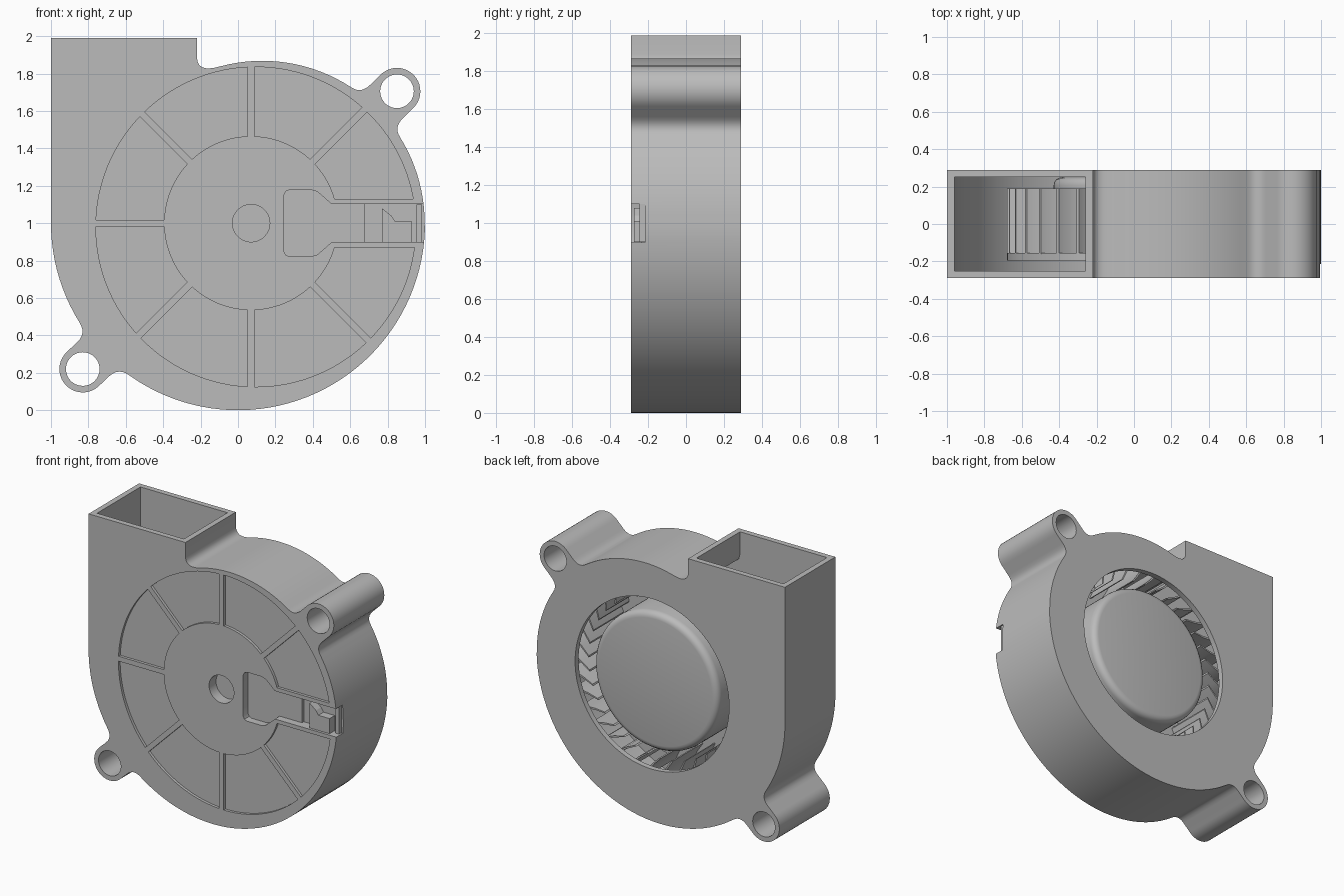
import bpy, bmesh, math
from mathutils import Vector

if "Cube" in bpy.data.objects:
    bpy.data.objects.remove(bpy.data.objects["Cube"], do_unlink=True)

grey = bpy.data.materials.new("plain_grey")
grey.use_nodes = True
grey.diffuse_color = (0.5, 0.5, 0.5, 1)
grey.node_tree.nodes["Principled BSDF"].inputs["Base Color"].default_value = (0.5, 0.5, 0.5, 1)

HUB = Vector((0.07, 1.0))       # fan axis in x, z
FRONT, BACK = -0.29, 0.29


def polar(c, r, deg):
    a = math.radians(deg)
    return Vector((c[0] + r * math.cos(a), c[1] + r * math.sin(a)))


def arc(c, r, a0, a1, step=3):
    n = max(2, round(abs(a1 - a0) / step))
    return [polar(c, r, a0 + (a1 - a0) * i / n) for i in range(n + 1)]


def fillet(p, corner, q, n=6):
    p, corner, q = Vector(p), Vector(corner), Vector(q)
    return [p.lerp(corner, i / n).lerp(corner.lerp(q, i / n), i / n) for i in range(n + 1)]


def add_prism(bm, pts, y0, y1):
    a = [bm.verts.new((p[0], y0, p[1])) for p in pts]
    b = [bm.verts.new((p[0], y1, p[1])) for p in pts]
    bm.faces.new(a)
    bm.faces.new(b[::-1])
    for i in range(len(a)):
        j = (i + 1) % len(a)
        bm.faces.new((a[j], a[i], b[i], b[j]))


def make(name, prisms):
    bm = bmesh.new()
    for pts, y0, y1 in prisms:
        add_prism(bm, pts, y0, y1)
    bmesh.ops.recalc_face_normals(bm, faces=bm.faces)
    me = bpy.data.meshes.new(name)
    bm.to_mesh(me)
    bm.free()
    me.materials.append(grey)
    ob = bpy.data.objects.new(name, me)
    bpy.context.collection.objects.link(ob)
    return ob


def activate(ob):
    bpy.ops.object.select_all(action='DESELECT')
    ob.select_set(True)
    bpy.context.view_layer.objects.active = ob


def cut(ob, cutters):
    activate(ob)
    for c in cutters:
        m = ob.modifiers.new("cut", 'BOOLEAN')
        m.operation, m.solver, m.object = 'DIFFERENCE', 'EXACT', c
        bpy.ops.object.modifier_apply(modifier=m.name)


def smooth(ob):
    activate(ob)
    bpy.ops.object.shade_smooth_by_angle(angle=math.radians(30))


def box(x0, x1, z0, z1):
    return [(x0, z0), (x1, z0), (x1, z1), (x0, z1)]


# Scroll outline: two arcs, a mounting ear on each, and the outlet
LOW_C, LOW_R = Vector((0, 1)), 1.0
TOP_C, TOP_R = Vector((0.13, 1)), 0.868
EAR_R = 0.125
ears = [Vector((-0.83, 0.22)), Vector((0.85, 1.705))]


def ear(c, r, centre):
    """Ear on the arc, with filleted roots; returns points and its angle span."""
    d = (centre - c).normalized()
    n = Vector((-d.y, d.x))
    a = math.degrees(math.atan2(d.y, d.x))
    span = math.degrees(math.asin(EAR_R / r)) + 4.2
    root = math.sqrt(r * r - EAR_R ** 2)
    c0, c1 = c + d * root - n * EAR_R, c + d * root + n * EAR_R
    pts = fillet(polar(c, r, a - span), c0, c0 + d * 0.07)
    pts += arc(centre, EAR_R, a - 90, a + 90, 9)
    pts += fillet(c1 + d * 0.07, c1, polar(c, r, a + span))
    return pts, a - span, a + span


ear0, a0, a1 = ear(LOW_C, LOW_R, ears[0])
ear1, b0, b1 = ear(TOP_C, TOP_R, ears[1])
outline = [(-1, 1.99)] + arc(LOW_C, LOW_R, 180, a0 % 360)[:-1] + ear0
outline += arc(LOW_C, LOW_R, a1 % 360, 358)[1:]
outline += arc(TOP_C, TOP_R, 0, b0)[:-1] + ear1 + arc(TOP_C, TOP_R, b1, 105)[1:-1]
outline += fillet(polar(TOP_C, TOP_R, 105), (-0.22, 1.8), (-0.22, 1.89)) + [(-0.22, 1.99)]
housing = make("housing", [(outline, FRONT, BACK)])

# Air chamber and openings
chamber = [(-0.96, 2.1)] + arc(LOW_C, 0.96, 180, 358) + arc(TOP_C, 0.828, 0, 106)
chamber += [(-0.22, 1.775), (-0.25, 1.79), (-0.26, 1.83), (-0.26, 2.1)]
cutters = [make("chamber_cutter", [(chamber, -0.25, 0.25)]),
           make("inlet_cutter", [(arc(HUB, 0.62, 0, 357), 0.2, 0.4)]),
           make("ear_hole_cutter", [(arc(e, 0.09, 0, 350, 10), -0.4, 0.4) for e in ears])]

# Shallow panels between the spokes of the front face
PANEL_C, PANEL_R = Vector((0.095, 0.98)), 0.855


def spoke_edge(deg, h):
    """Inner and outer ends of a line parallel to a spoke, offset by h."""
    d = polar((0, 0), 1, deg)
    base = HUB + Vector((-d.y, d.x)) * h
    inner = base + d * math.sqrt(0.465 ** 2 - h * h)
    v = base - PANEL_C
    k = v.dot(d)
    return inner, base + d * (math.sqrt(k * k - v.dot(v) + PANEL_R ** 2) - k)


def angle(c, p):
    return math.degrees(math.atan2(p[1] - c[1], p[0] - c[0])) % 360


panels = []
for i in range(8):
    s, e = i * 45, i * 45 + 45
    in0, out0 = spoke_edge(s, 0.13 if s == 0 else 0.018)
    in1, out1 = spoke_edge(e, -0.13 if e == 360 else -0.018)
    panels.append((arc(PANEL_C, PANEL_R, angle(PANEL_C, out0), angle(PANEL_C, out1))
                   + arc(HUB, 0.465, angle(HUB, in1), angle(HUB, in0)), -0.35, -0.27))
cutters.append(make("panel_cutter", panels))

# Cable channel with its pad, and the label-side shaft hole
half = [(0.245, 0.15), (0.255, 0.17), (0.275, 0.178), (0.39, 0.178), (0.425, 0.168), (0.5, 0.102),
        (0.69, 0.102)]
pad = [(x, 1 + z) for x, z in half] + [(x, 1 - z) for x, z in reversed(half)]
front_cutters = [make("pad_cutter", [(pad, -0.35, -0.235)]),
                 make("channel_cutter", [(box(0.68, 1.1, 0.898, 1.102), -0.35, -0.215)]),
                 make("shaft_hole_cutter", [(arc(HUB, 0.1, 0, 354, 6), -0.35, -0.21)])]
cut(housing, cutters + front_cutters)

# Floors behind the channel and the shaft hole
tray = make("cable_tray", [(box(0.22, 0.97, 0.8, 1.2), -0.255, -0.2)])
cut(tray, front_cutters[:2])
seat = make("bearing_seat", [(arc(HUB, 0.14, 0, 354, 6), -0.255, -0.198)])
cut(seat, front_cutters[2:])
for c in cutters + front_cutters:
    bpy.data.objects.remove(c, do_unlink=True)

# Cable clip: hooked block and a low end stop
hook = [(0.77, 0.9), (0.93, 0.9), (0.93, 1.01), (0.84, 1.01), (0.82, 1.04), (0.77, 1.08)]
make("cable_clip", [(hook, -0.275, -0.21)])
make("cable_stop", [(box(0.955, 0.985, 0.9, 1.1), -0.245, -0.21)])

# Impeller: base plate, rounded hub and a ring of curved blades
plate = make("impeller_plate", [(arc(HUB, 0.75, 0, 357), -0.195, -0.155)])
hub = make("impeller_hub", [(arc(HUB, 0.5, 0, 357), -0.17, 0.25)])
bm = bmesh.new()
bm.from_mesh(hub.data)
rim = [e for e in bm.edges if all(v.co.y > 0.2 for v in e.verts)]
bmesh.ops.bevel(bm, geom=rim, offset=0.045, segments=4, profile=0.5, affect='EDGES')
bm.to_mesh(hub.data)
bm.free()

blades = []
COUNT = 36
for i in range(COUNT):
    a = 360 * i / COUNT
    curve = [(0.58, 0), (0.64, 5), (0.7, 8), (0.75, 9)]
    side = [polar(HUB, r, a + t) for r, t in curve]
    other = [polar(HUB, r, a + t + 1.3) for r, t in reversed(curve)]
    blades.append((side + other, -0.16, 0.19))
blade_ring = make("impeller_blades", blades)

for ob in (housing, tray, seat, plate, hub, blade_ring):
    smooth(ob)
